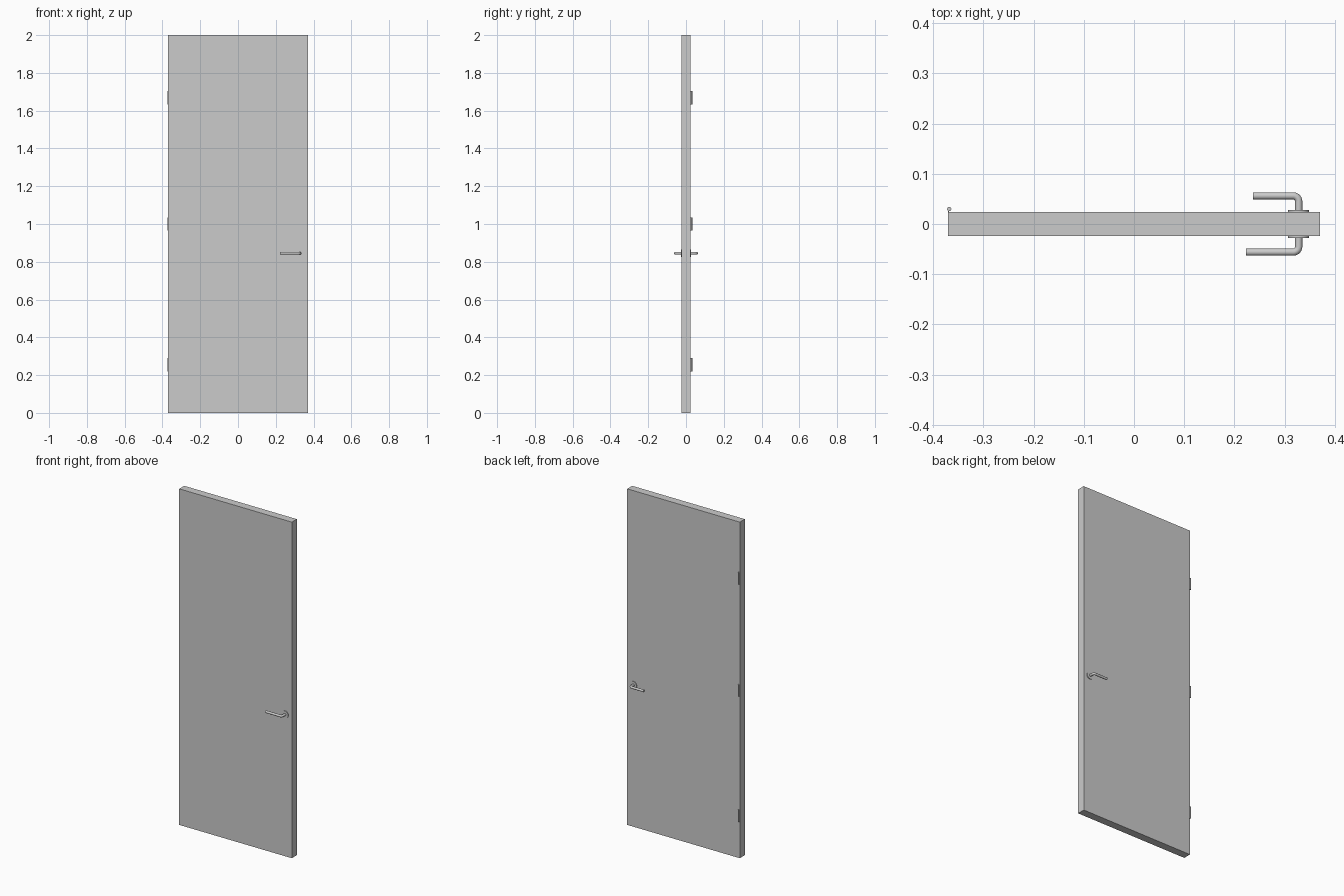
import bpy, math

if "Cube" in bpy.data.objects:
    bpy.data.objects.remove(bpy.data.objects["Cube"])

HALF_T = 0.0235      # half door thickness
HX, HZ = 0.328, 0.845  # handle spindle position


def box(name, lo, hi):
    bpy.ops.mesh.primitive_cube_add(size=1, location=[(a + b) / 2 for a, b in zip(lo, hi)])
    ob = bpy.context.object
    ob.name = name
    ob.scale = [b - a for a, b in zip(lo, hi)]
    bpy.ops.object.transform_apply(location=False, rotation=False, scale=True)
    return ob


def cylinder(name, r, depth, loc, rot=(0, 0, 0), sides=32):
    bpy.ops.mesh.primitive_cylinder_add(vertices=sides, radius=r, depth=depth, location=loc, rotation=rot)
    ob = bpy.context.object
    ob.name = name
    bpy.ops.object.shade_smooth_by_angle()
    return ob


def lever(name, side, tip_x):
    # round bar swept along an L-shaped path with a rounded elbow
    y_arm, bend = 0.056, 0.011
    pts = [(HX, side * 0.02)]
    for i in range(9):
        a = math.pi / 2 * i / 8
        pts.append((HX - bend + bend * math.cos(a), side * (y_arm - bend + bend * math.sin(a))))
    pts.append((tip_x, side * y_arm))
    cu = bpy.data.curves.new(name, 'CURVE')
    cu.dimensions = '3D'
    cu.bevel_depth = 0.0072
    cu.bevel_resolution = 6
    cu.use_fill_caps = True
    sp = cu.splines.new('POLY')
    sp.points.add(len(pts) - 1)
    for p, (x, y) in zip(sp.points, pts):
        p.co = (x, y, HZ, 1)
    ob = bpy.data.objects.new(name, cu)
    bpy.context.collection.objects.link(ob)
    bpy.ops.object.select_all(action='DESELECT')
    ob.select_set(True)
    bpy.context.view_layer.objects.active = ob
    bpy.ops.object.convert(target='MESH')
    bpy.ops.object.shade_smooth_by_angle()


# door slab
box("door_panel", (-0.3705, -HALF_T, 0), (0.3705, HALF_T, 2))

# levers and round backplates on both faces
for label, side, tip in (("front", -1, 0.223), ("back", 1, 0.237)):
    lever(label + "_lever", side, tip)
    cylinder(label + "_backplate", 0.021, 0.006, (HX, side * (HALF_T + 0.001), HZ), (math.pi / 2, 0, 0))

# hinge knuckles with a small leaf joining the door
for label, z in (("top", 1.668), ("middle", 1.0), ("bottom", 0.255)):
    cylinder(label + "_hinge_knuckle", 0.0042, 0.07, (-0.368, 0.0297, z), sides=16)
    box(label + "_hinge_leaf", (-0.3702, 0.018, z - 0.035), (-0.3685, 0.029, z + 0.035))
